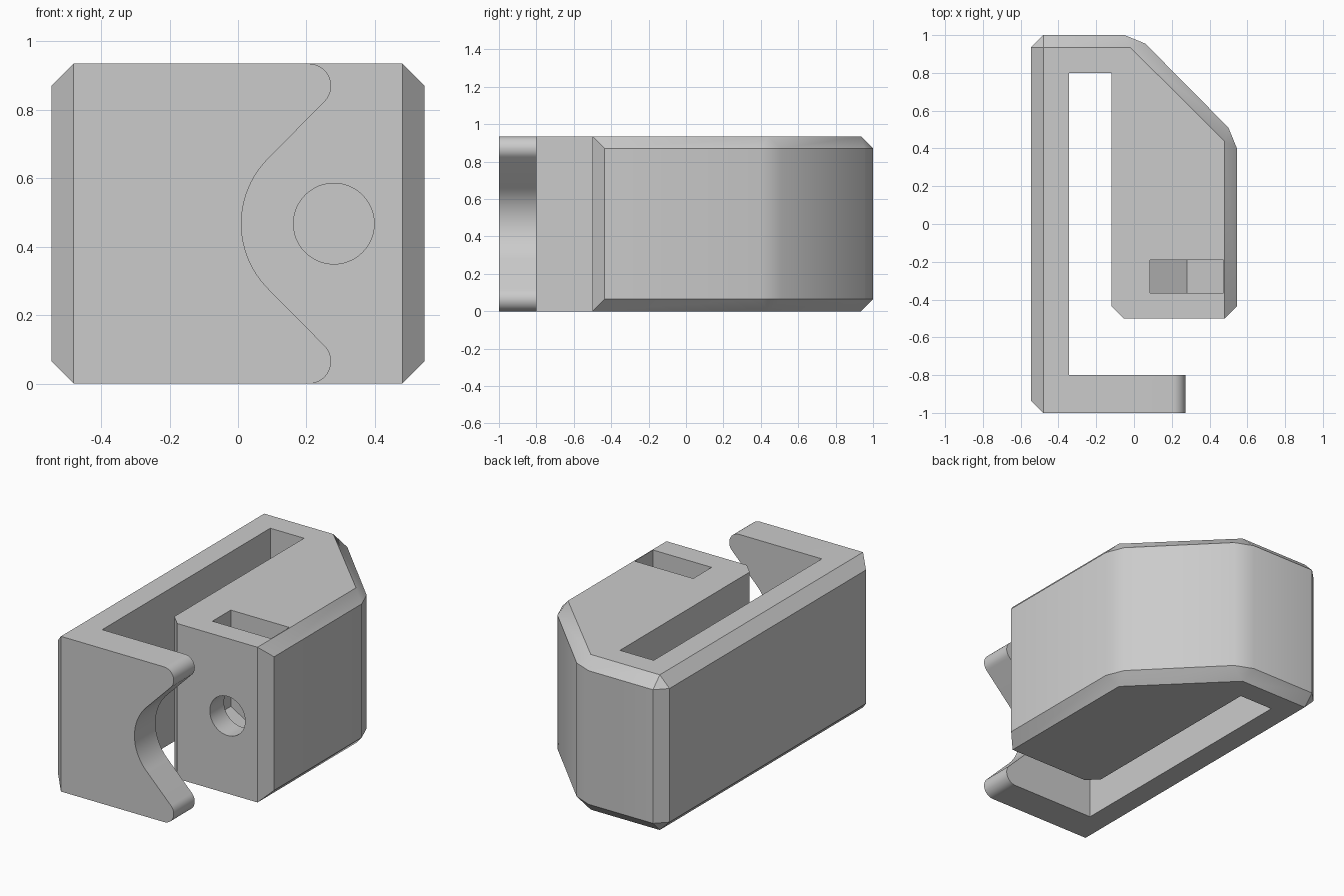
import bpy, bmesh
from math import cos, sin, radians
from mathutils import Vector

cube = bpy.data.objects.get("Cube")
if cube:
    bpy.data.objects.remove(cube, do_unlink=True)

H = 0.935          # overall height
C = 0.065          # chamfer size
MID = H / 2
BOLT_X = 0.28

grey = bpy.data.materials.new("light grey")
grey.use_nodes = True
colour = (0.6, 0.6, 0.6, 1)
grey.diffuse_color = colour
grey.node_tree.nodes["Principled BSDF"].inputs["Base Color"].default_value = colour


def loft(name, rings):
    """Solid skinned through rings of 3D points, capped at both ends."""
    bm = bmesh.new()
    loops = [[bm.verts.new(p) for p in ring] for ring in rings]
    n = len(loops[0])
    for a, b in zip(loops, loops[1:]):
        for i in range(n):
            j = (i + 1) % n
            bm.faces.new((a[i], a[j], b[j], b[i]))
    bm.faces.new(loops[0][::-1])
    bm.faces.new(loops[-1])
    bmesh.ops.remove_doubles(bm, verts=bm.verts, dist=0.0001)
    bmesh.ops.recalc_face_normals(bm, faces=bm.faces)
    mesh = bpy.data.meshes.new(name)
    bm.to_mesh(mesh)
    bm.free()
    mesh.materials.append(grey)
    obj = bpy.data.objects.new(name, mesh)
    bpy.context.collection.objects.link(obj)
    return obj


def prism_y(name, profile, y0, y1):
    """Front-facing (x, z) profile pushed along y."""
    return loft(name, [[(x, y, z) for x, z in profile] for y in (y0, y1)])


def arc(cx, cz, r, start, end, steps):
    angles = [radians(start + (end - start) * i / steps) for i in range(steps + 1)]
    return [(cx + r * cos(a), cz + r * sin(a)) for a in angles]


# Plan outline: (widest point, matching point on the chamfered top and bottom)
inner = [(-0.48, -1), (0.4, -1), (0.4, -0.8), (-0.345, -0.8), (-0.345, 0.8),
         (-0.12, 0.8), (-0.12, -0.435), (-0.055, -0.5), (0.48, -0.5)]
outline = [(p, p) for p in inner] + [
    ((0.545, -0.435), (0.48, -0.5)),
    ((0.545, 0.4), (0.48, 0.438)),
    ((0.5, 0.51), (0.48, 0.438)),
    ((0.06, 0.955), (-0.02, 0.935)),
    ((-0.05, 1), (-0.02, 0.935)),
    ((-0.48, 1), (-0.48, 0.935)),
    ((-0.545, 0.935), (-0.48, 0.935)),
    ((-0.545, -0.935), (-0.48, -1)),
]
levels = [(0, 1), (C, 0), (H - C, 0), (H, 1)]
body = loft("clip_body", [[(*pair[k], z) for pair in outline] for z, k in levels])

# Notched hook end: rounded tips joined by a round cradle
tip = 0.207
profile = [(0.6, H + 0.1), (tip, H + 0.1)]
profile += arc(tip, H - C, C, 90, -45, 14)
profile += arc(BOLT_X, MID, 0.27, 135, 225, 24)
profile += arc(tip, C, C, 45, -90, 14)
profile += [(tip, -0.1), (0.6, -0.1)]
hook_cutter = prism_y("hook_cutter", profile, -1.1, -0.7)

# Nut pocket, open at the top with a pointed floor
w, r = 0.195, 0.225
pocket = [(BOLT_X - w, H + 0.1), (BOLT_X - w, MID - r / 2), (BOLT_X, MID - r),
          (BOLT_X + w, MID - r / 2), (BOLT_X + w, H + 0.1)]
pocket_cutter = prism_y("pocket_cutter", pocket, -0.365, -0.19)

# Bolt hole from the front face into the pocket
hole = arc(BOLT_X, MID, 0.118, 0, 352.5, 47)
hole_cutter = prism_y("hole_cutter", hole, -0.6, -0.28)

bpy.ops.object.select_all(action="DESELECT")
body.select_set(True)
bpy.context.view_layer.objects.active = body
for cutter in (hook_cutter, pocket_cutter, hole_cutter):
    cutter.hide_render = True
    mod = body.modifiers.new(cutter.name, "BOOLEAN")
    mod.operation = "DIFFERENCE"
    mod.solver = "EXACT"
    mod.object = cutter
    bpy.ops.object.modifier_apply(modifier=mod.name)
    bpy.data.objects.remove(cutter, do_unlink=True)

bpy.ops.object.shade_smooth_by_angle(angle=radians(30))
